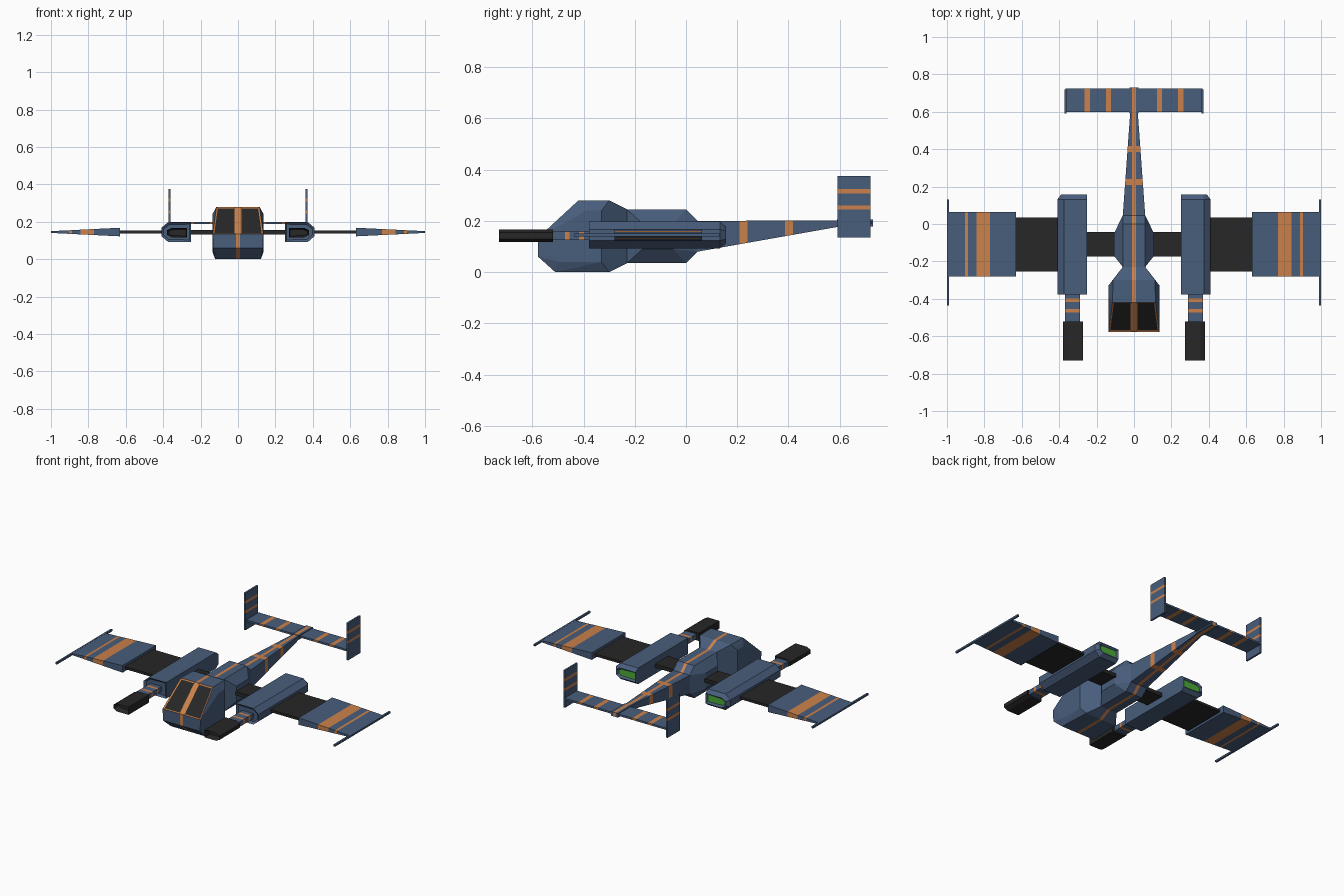
import bpy, bmesh
from mathutils import Vector

if "Cube" in bpy.data.objects:
    bpy.data.objects.remove(bpy.data.objects["Cube"])


def material(name, rgb):
    m = bpy.data.materials.new(name)
    m.diffuse_color = (*rgb, 1)
    m.use_nodes = True
    m.node_tree.nodes["Principled BSDF"].inputs["Base Color"].default_value = m.diffuse_color
    return m


BLUE = material("blue_paint", (0.065, 0.11, 0.2))
ORANGE = material("orange_paint", (0.6, 0.22, 0.07))
BLACK = material("black_metal", (0.02, 0.02, 0.02))
GREEN = material("green_glow", (0.07, 0.4, 0.04))
MATS = [BLUE, ORANGE, BLACK, GREEN]


def hull(points, both=False):
    """Convex solid round the points; both=True also uses their x-mirrored copies."""
    bm = bmesh.new()
    for x, y, z in points:
        bm.verts.new((x, y, z))
        if both:
            bm.verts.new((-x, y, z))
    out = bmesh.ops.convex_hull(bm, input=bm.verts[:])
    loose = {g for g in out["geom_interior"] + out["geom_unused"]
             if isinstance(g, bmesh.types.BMVert)}
    bmesh.ops.delete(bm, geom=list(loose), context="VERTS")
    bmesh.ops.dissolve_limit(bm, angle_limit=0.01, verts=bm.verts[:], edges=bm.edges[:])
    bmesh.ops.recalc_face_normals(bm, faces=bm.faces[:])
    return bm


def box(x0, x1, y0, y1, z0, z1):
    return hull([(x, y, z) for x in (x0, x1) for y in (y0, y1) for z in (z0, z1)])


def stripe(bm, axis, lo, hi):
    """Cut the mesh at two planes and paint the faces between them orange."""
    for v in (lo, hi):
        n, co = Vector((0, 0, 0)), Vector((0, 0, 0))
        n[axis], co[axis] = 1, v
        bmesh.ops.bisect_plane(bm, geom=bm.verts[:] + bm.edges[:] + bm.faces[:],
                               plane_co=co, plane_no=n)
    for f in bm.faces:
        if lo < f.calc_center_median()[axis] < hi:
            f.material_index = 1


def recess(bm, faces, rim, depth, mat):
    for f in faces:
        bmesh.ops.inset_individual(bm, faces=[f], thickness=rim, depth=-depth)
        f.material_index = mat


def facing(bm, direction):
    return [f for f in bm.faces if f.normal.dot(Vector(direction).normalized()) > 0.98]


def finish(name, bm, base=0, mirror=False):
    for f in bm.faces:
        if f.material_index == 0:
            f.material_index = base
    me = bpy.data.meshes.new(name)
    bm.to_mesh(me)
    bm.free()
    for m in MATS:
        me.materials.append(m)
    ob = bpy.data.objects.new(name, me)
    bpy.context.collection.objects.link(ob)
    if mirror:
        ob.modifiers.new("mirror", "MIRROR").use_mirror_merge = False
    return ob


# Cockpit: silhouette outline plus a raised flat panel on each side
cabin = [(.122, -.51, 0), (.112, -.30, 0), (.133, -.577, .06), (.135, -.577, .135),
         (.115, -.42, .28), (.112, -.30, .28), (.06, -.23, .245), (.06, -.23, .035)]
panel = [(-.33, .04), (-.33, .24), (-.39, .24), (-.53, .13), (-.53, .07), (-.50, .04)]
bm = hull(cabin + [(.137, y, z) for y, z in panel], both=True)
stripe(bm, 0, -.01, .01)
bm.normal_update()
screen = facing(bm, (0, -.145, .155))
for f in screen:
    f.material_index = 1
recess(bm, [f for f in screen if abs(f.calc_center_median().x) > .02], .011, .004, 2)
finish("cockpit", bm)

# Middle body with bulging sides
bm = hull([(.06, -.23, .245), (.06, -.23, .035), (.06, 0, .245), (.06, 0, .035),
           (.06, .045, .20), (.06, .045, .08), (.107, -.17, .19), (.107, -.17, .09),
           (.107, -.05, .19), (.107, -.05, .09)], both=True)
stripe(bm, 0, -.01, .01)
finish("middle_body", bm)

# Tapering tail boom and its end block
bm = hull([(.06, .045, .20), (.06, .045, .08), (.02, .60, .202), (.02, .60, .178)], both=True)
stripe(bm, 0, -.01, .01)
for y in (.225, .402):
    stripe(bm, 1, y - .016, y + .016)
finish("tail_boom", bm)
bm = box(-.024, .024, .59, .73, .178, .205)
stripe(bm, 0, -.01, .01)
finish("tail_block", bm)

# Tail plane and upright fins
bm = box(.02, .365, .60, .725, .188, .2)
for x in (.137, .25):
    stripe(bm, 0, x - .014, x + .014)
finish("tail_plane", bm, mirror=True)
bm = box(.36, .372, .592, .72, .136, .376)
for z in (.253, .316):
    stripe(bm, 2, z - .008, z + .008)
finish("tail_fin", bm, mirror=True)


def pod(x0, x1, x2, z, h, h2, y):
    """Six-sided section, flat inside and chamfered outside."""
    return [(px, y, z + s * ph) for px, ph in ((x0, h), (x1, h), (x2, h2)) for s in (-1, 1)]


# Engine pods with a glowing slot at the back
bm = hull(pod(.25, .375, .41, .145, .052, .022, -.378)
          + pod(.25, .375, .41, .145, .052, .022, .132)
          + pod(.25, .365, .39, .145, .032, .016, .157))
bm.normal_update()
recess(bm, facing(bm, (0, 1, 0)), .012, .012, 3)
bm.normal_update()
recess(bm, facing(bm, (0, -1, 0)), .014, .01, 0)
finish("engine_pod", bm, mirror=True)

# Gun struts and hollow-ended guns
bm = box(.288, .368, -.53, -.36, .126, .158)
for y in (-.464, -.408):
    stripe(bm, 1, y - .009, y + .009)
finish("gun_strut", bm, mirror=True)
bm = hull(pod(.272, .355, .38, .142, .025, .012, -.73)
          + pod(.272, .355, .38, .142, .025, .012, -.52))
bm.normal_update()
recess(bm, facing(bm, (0, -1, 0)), .01, .04, 2)
finish("gun", bm, base=2, mirror=True)

# Dark inner wing spars
finish("inner_spar", box(.05, .26, -.175, -.042, .133, .157), base=2, mirror=True)
finish("outer_spar", box(.40, .65, -.255, .035, .136, .152), base=2, mirror=True)

# Outer wing, thinning toward the tip, and its tip rod
bm = hull([(x, y, .145 + s * h) for x, h in ((.63, .023), (.995, .005))
           for y in (-.28, .063) for s in (-1, 1)])
stripe(bm, 0, .77, .842)
stripe(bm, 0, .888, .904)
finish("outer_wing", bm, mirror=True)
finish("wing_tip_rod", box(.988, 1, -.437, .13, .139, .151), mirror=True)
